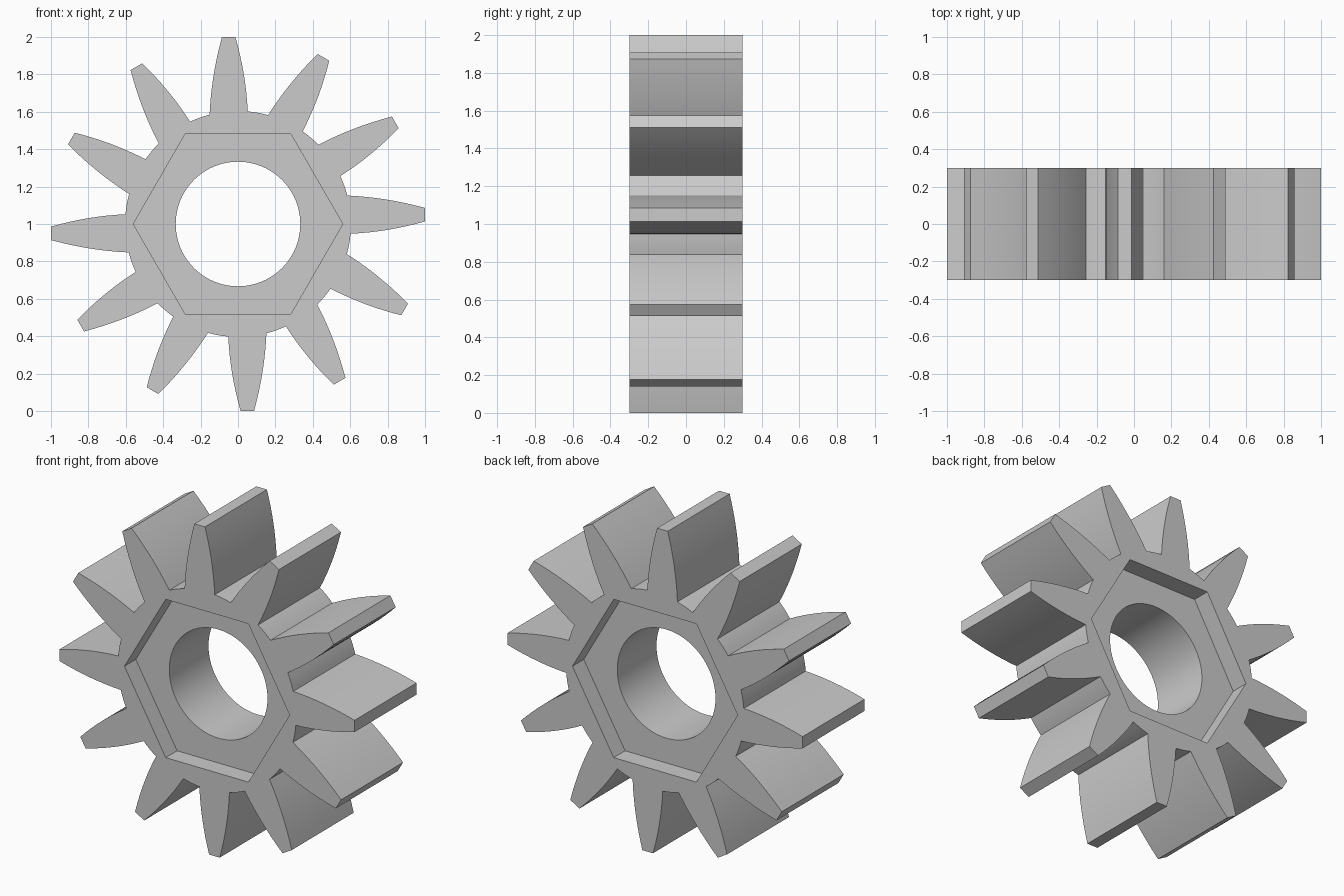
import bpy
import bmesh
from math import sin, cos, pi, radians, sqrt
from mathutils import Vector, Matrix

if "Cube" in bpy.data.objects:
    bpy.data.objects.remove(bpy.data.objects["Cube"], do_unlink=True)

TEETH = 12
TIP, ROOT = 1.0, 0.604
BASE_HALF, TIP_HALF, BULGE = 0.102, 0.036, 0.012
LEAN = 0.05               # sideways shift of each tooth off its radius
HALF_DEPTH, RECESS = 0.3, 0.11
HEX_R, BORE_R = 0.56, 0.333
STEPS = 8


def flank(side):
    """One curved tooth side, root to tip, for a tooth pointing along +x."""
    base_v = LEAN + side * BASE_HALF
    base_u = sqrt(ROOT ** 2 - base_v ** 2)
    points = []
    for i in range(STEPS + 1):
        t = i / STEPS
        half = BASE_HALF + (TIP_HALF - BASE_HALF) * t + BULGE * 4 * t * (1 - t)
        points.append(Vector((base_u + (TIP - base_u) * t, LEAN + side * half)))
    return points


def gear_outline():
    tooth = flank(-1) + flank(1)[::-1]
    points = []
    for k in range(TEETH):
        turn = Matrix.Rotation(2 * pi * k / TEETH, 2)
        points += [turn @ p for p in tooth]
        # rounded root land up to the next tooth
        start = points[-1]
        end = Matrix.Rotation(2 * pi * (k + 1) / TEETH, 2) @ tooth[0]
        points += [start.lerp(end, f).normalized() * ROOT for f in (0.25, 0.5, 0.75)]
    return points


def circle(radius, count):
    return [Vector((radius * cos(2 * pi * i / count), radius * sin(2 * pi * i / count)))
            for i in range(count)]


bm = bmesh.new()


def loop(points, y):
    verts = [bm.verts.new((p.x, y, p.y + 1)) for p in points]
    for i, v in enumerate(verts):
        bm.edges.new((verts[i - 1], v))
    return verts


def wall(a, b):
    for i in range(len(a)):
        bm.faces.new((a[i - 1], a[i], b[i], b[i - 1]))


def ring_face(outer, inner, direction):
    members = set(outer) | set(inner)
    edges = [e for e in bm.edges if e.verts[0] in members and e.verts[1] in members]
    bmesh.ops.triangle_fill(bm, edges=edges, use_beauty=True, normal=(0, direction, 0))


# End faces, each with a hexagonal recess
rims, bores = [], []
for direction in (-1, 1):
    y = direction * HALF_DEPTH
    floor_y = direction * (HALF_DEPTH - RECESS)
    rim = loop(gear_outline(), y)
    hex_top = loop(circle(HEX_R, 6), y)
    hex_floor = loop(circle(HEX_R, 6), floor_y)
    bore = loop(circle(BORE_R, 96), floor_y)
    ring_face(rim, hex_top, direction)
    ring_face(hex_floor, bore, direction)
    wall(hex_top, hex_floor)
    rims.append(rim)
    bores.append(bore)

# Toothed outside and round bore
wall(*rims)
wall(*bores)
bmesh.ops.recalc_face_normals(bm, faces=bm.faces)

mesh = bpy.data.meshes.new("gear")
bm.to_mesh(mesh)
bm.free()
gear = bpy.data.objects.new("gear", mesh)
bpy.context.collection.objects.link(gear)

# Plain grey
grey = bpy.data.materials.new("light_grey")
grey.use_nodes = True
colour = (0.6, 0.6, 0.6, 1)
grey.diffuse_color = colour
grey.node_tree.nodes["Principled BSDF"].inputs["Base Color"].default_value = colour
mesh.materials.append(grey)

bpy.ops.object.select_all(action='DESELECT')
gear.select_set(True)
bpy.context.view_layer.objects.active = gear
bpy.ops.object.shade_smooth_by_angle(angle=radians(20))
